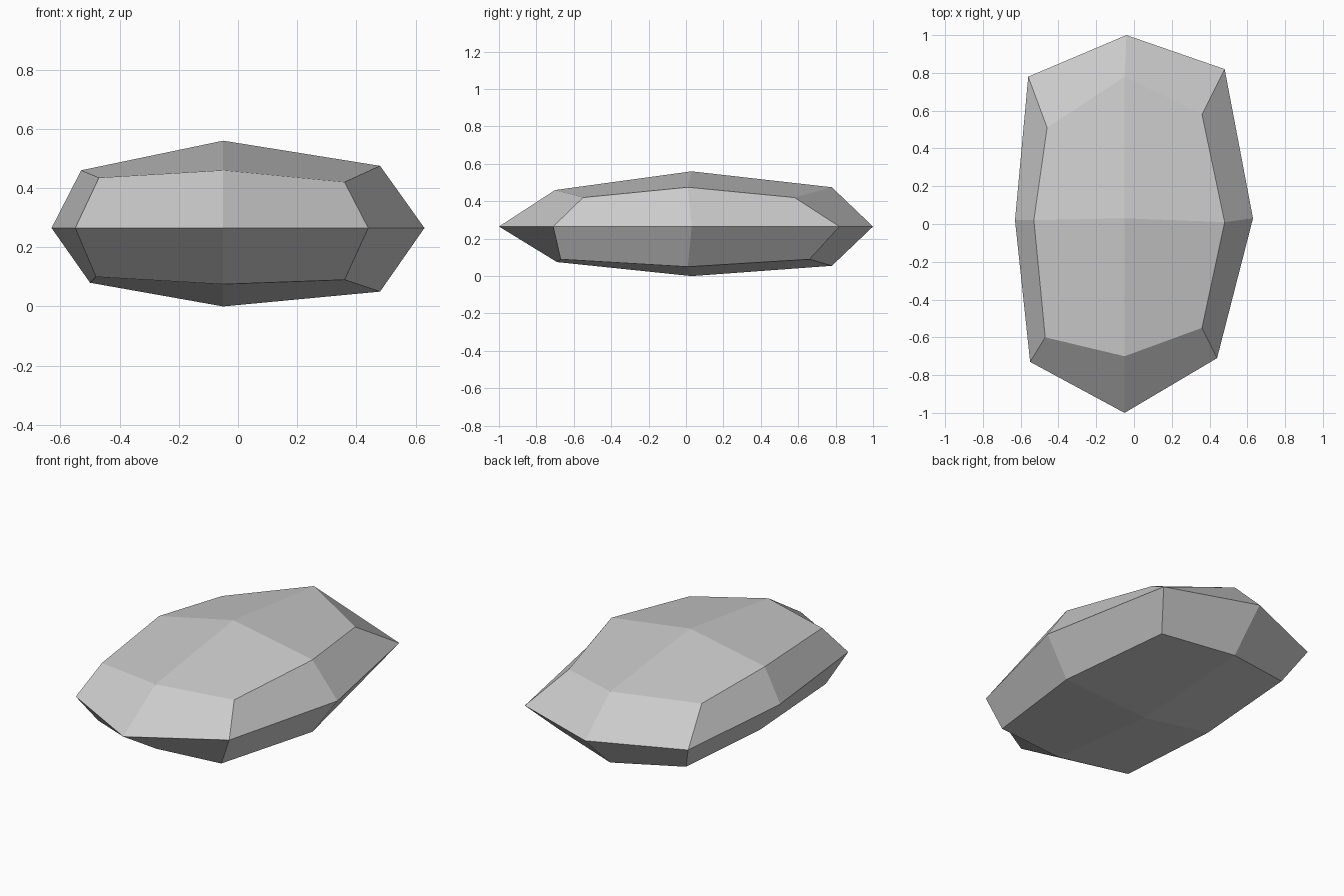
import bpy
import bmesh

# Remove the default object
default_object = bpy.data.objects.get("Cube")
if default_object:
    bpy.data.objects.remove(default_object, do_unlink=True)


def make_material(name, colour):
    material = bpy.data.materials.new(name)
    material.use_nodes = True
    material.diffuse_color = colour
    shader = next(node for node in material.node_tree.nodes
                  if node.type == "BSDF_PRINCIPLED")
    shader.inputs["Base Color"].default_value = colour
    return material


# Rings run counter-clockwise from the front middle: middle, corner, middle, corner...
WAIST_HEIGHT = 0.265
waist_outline = [(-0.05, -1), (0.44, -0.71), (0.63, 0.03), (0.48, 0.82),
                 (-0.04, 1), (-0.56, 0.78), (-0.63, 0.02), (-0.55, -0.73)]
lower_points = [(-0.05, -0.69, 0.075), (0.36, -0.67, 0.09), (0.48, 0.01, 0.05),
                (0.36, 0.66, 0.09), (-0.05, 0.78, 0.055), (-0.47, 0.67, 0.1),
                (-0.5, 0.02, 0.08), (-0.48, -0.62, 0.1)]
upper_points = [(-0.05, -0.7, 0.46), (0.36, -0.55, 0.42), (0.48, 0.01, 0.475),
                (0.36, 0.58, 0.42), (-0.05, 0.78, 0.475), (-0.46, 0.51, 0.41),
                (-0.53, 0.02, 0.46), (-0.47, -0.6, 0.435)]
waist_points = [(x, y, WAIST_HEIGHT) for x, y in waist_outline]


def add_ring(mesh_builder, points):
    return [mesh_builder.verts.new(point) for point in points]


def bridge_rings(mesh_builder, below, above):
    count = len(below)
    for i in range(count):
        j = (i + 1) % count
        mesh_builder.faces.new((below[i], below[j], above[j], above[i]))


def cap_ring(mesh_builder, ring, peak):
    # Four facets, each spanning one corner and meeting at the peak
    centre = mesh_builder.verts.new(peak)
    count = len(ring)
    for i in range(0, count, 2):
        mesh_builder.faces.new((ring[i], ring[i + 1], ring[(i + 2) % count], centre))


# Faceted stone body
builder = bmesh.new()
lower_ring = add_ring(builder, lower_points)
waist_ring = add_ring(builder, waist_points)
upper_ring = add_ring(builder, upper_points)
bridge_rings(builder, lower_ring, waist_ring)
bridge_rings(builder, waist_ring, upper_ring)
cap_ring(builder, upper_ring, (-0.05, 0.03, 0.56))
cap_ring(builder, lower_ring, (-0.05, 0.03, 0))
bmesh.ops.recalc_face_normals(builder, faces=builder.faces)

stone_mesh = bpy.data.meshes.new("flat_stone")
builder.to_mesh(stone_mesh)
builder.free()
stone_mesh.materials.append(make_material("stone grey", (0.6, 0.6, 0.6, 1)))
stone = bpy.data.objects.new("flat_stone", stone_mesh)
bpy.context.collection.objects.link(stone)
